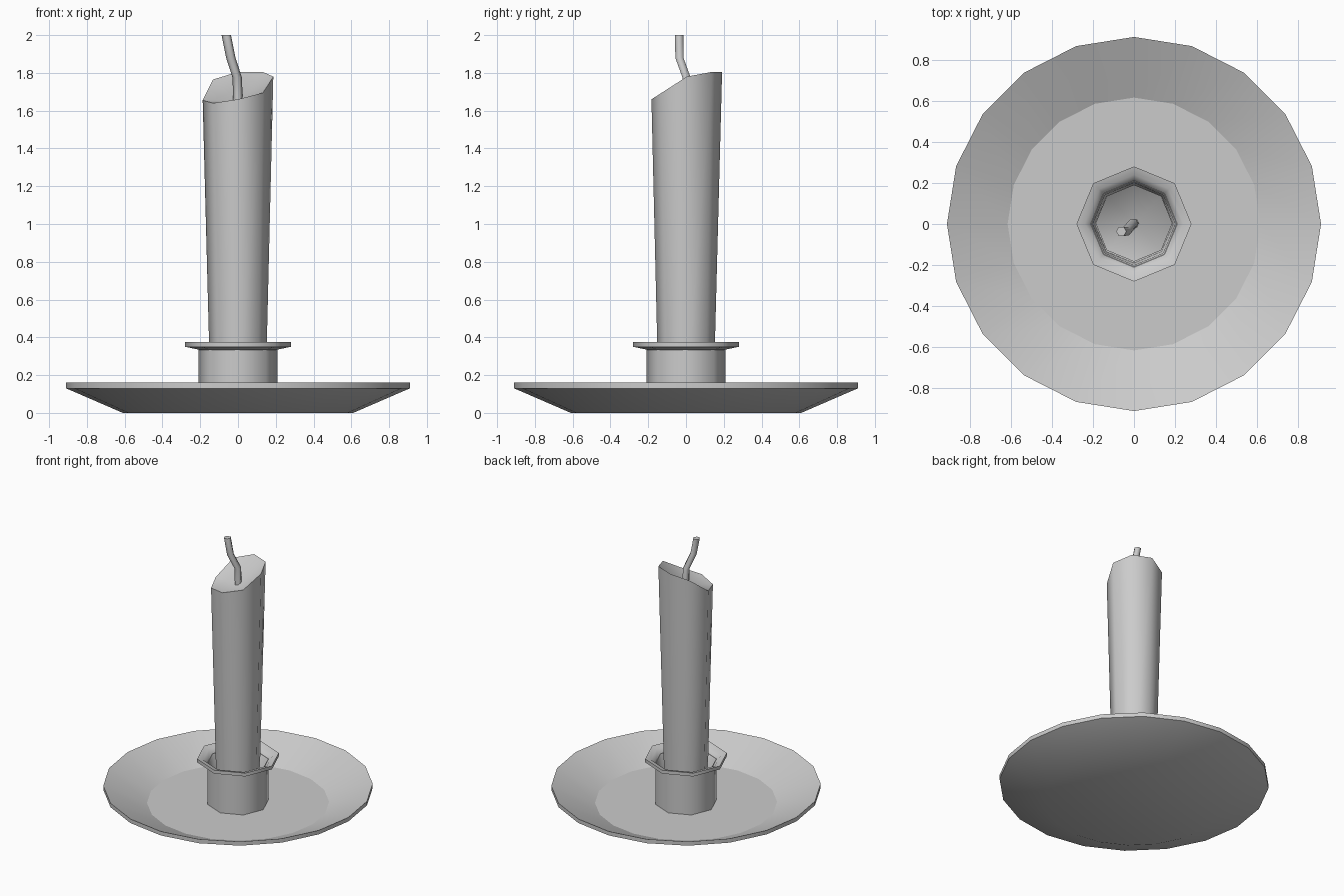
import bpy
import bmesh
import math
from mathutils import Vector

if "Cube" in bpy.data.objects:
    bpy.data.objects.remove(bpy.data.objects["Cube"])


def finish(name, bm, sharp_angle):
    bmesh.ops.recalc_face_normals(bm, faces=bm.faces)
    for f in bm.faces:
        f.smooth = True
    for e in bm.edges:
        if len(e.link_faces) == 2 and e.calc_face_angle() > math.radians(sharp_angle):
            e.smooth = False
    me = bpy.data.meshes.new(name)
    bm.to_mesh(me)
    bm.free()
    ob = bpy.data.objects.new(name, me)
    bpy.context.collection.objects.link(ob)
    return ob


def loft(bm, rings):
    """Join successive vertex rings with quads; return the rings as verts."""
    vr = [[bm.verts.new(p) for p in ring] for ring in rings]
    for a, b in zip(vr, vr[1:]):
        n = len(a)
        for i in range(n):
            bm.faces.new((a[i], a[(i + 1) % n], b[(i + 1) % n], b[i]))
    return vr


def circle(r, z, n):
    return [(r * math.cos(2 * math.pi * i / n), r * math.sin(2 * math.pi * i / n), z)
            for i in range(n)]


# Dish: 20-sided shallow saucer, with a crisp flat floor
bm = bmesh.new()
rings = loft(bm, [circle(r, z, 20) for r, z in
                  [(0.61, 0), (0.91, 0.13), (0.91, 0.16), (0.615, 0.03)]])
bm.faces.new(rings[0])
bm.faces.new(rings[-1])
floor = set(rings[-1])
for e in bm.edges:
    if e.verts[0] in floor and e.verts[1] in floor:
        e.smooth = False
finish("dish", bm, 40)

# Socket: 8-sided cup with a flared lip
bm = bmesh.new()
rings = loft(bm, [circle(r, z, 8) for r, z in
                  [(0.208, 0.03), (0.208, 0.335), (0.28, 0.35), (0.28, 0.375),
                   (0.24, 0.365), (0.2, 0.325), (0.19, 0.06)]])
bm.faces.new(rings[0])
bm.faces.new(rings[-1])
finish("socket", bm, 55)

# Candle: 8-sided, widening upwards, with an uneven slanted, dished top
bm = bmesh.new()
top_z = [1.78, 1.805, 1.805, 1.765, 1.655, 1.64, 1.66, 1.695]
top = [(x, y + 0.004, z) for (x, y, _), z in zip(circle(0.187, 0, 8), top_z)]
rings = loft(bm, [circle(0.145, 0.06, 8), top])
bm.faces.new(rings[0])
centre = bm.verts.new((0, 0, 1.655))
for i in range(8):
    bm.faces.new((rings[1][i], rings[1][(i + 1) % 8], centre))
finish("candle", bm, 50)

# Wick: bent 6-sided tube
path = [Vector(p) for p in [(0, 0.003, 1.64), (-0.004, 0.003, 1.775),
                            (-0.038, -0.035, 1.88), (-0.062, -0.036, 2.0)]]
bm = bmesh.new()
rings = loft(bm, [[Vector(c) + p for c in circle(0.025, 0, 6)] for p in path])
bm.faces.new(rings[0])
bm.faces.new(rings[-1])
finish("wick", bm, 62)
